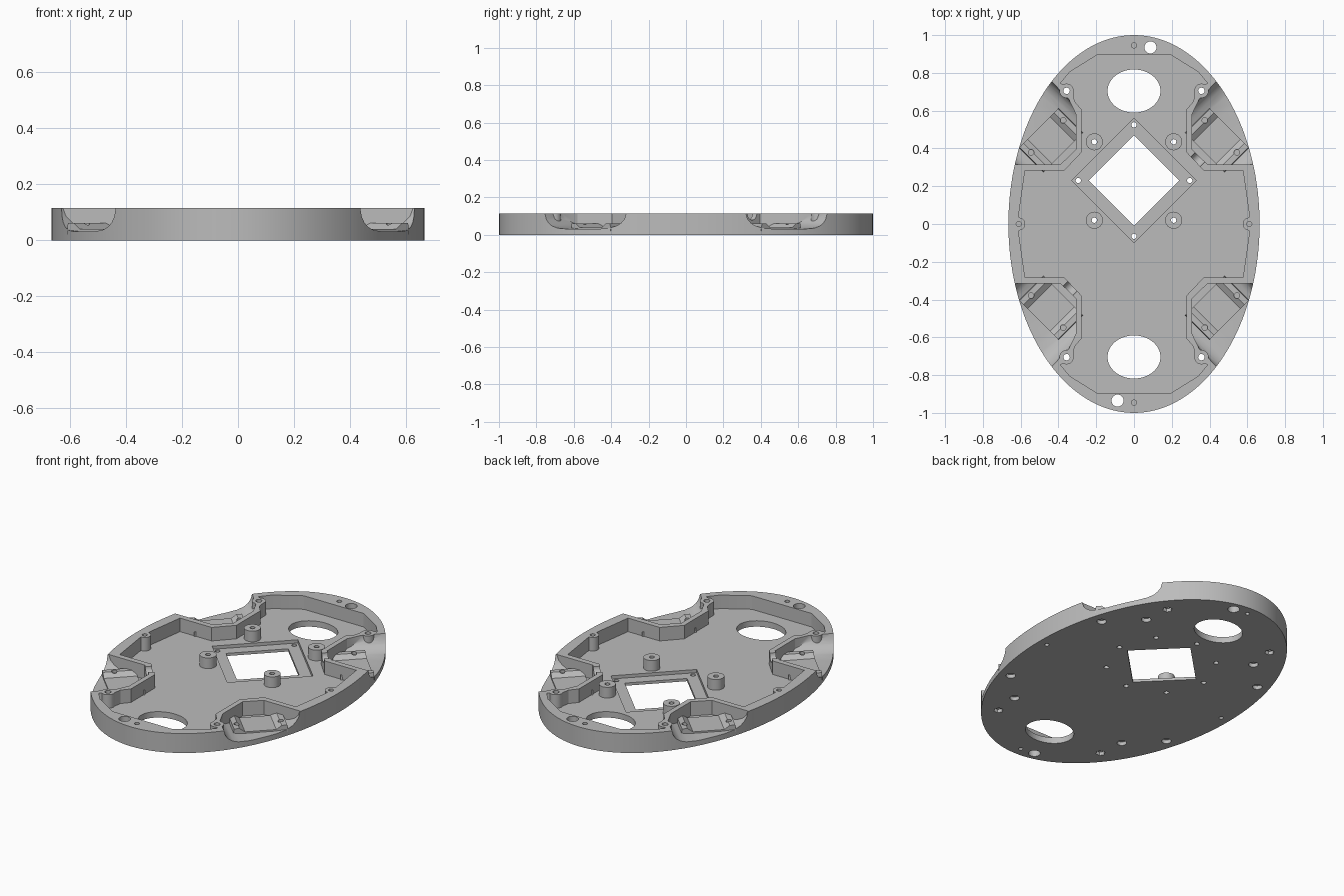
import bpy, math
import bmesh
from mathutils import Matrix, Vector

if "Cube" in bpy.data.objects:
    bpy.data.objects.remove(bpy.data.objects["Cube"], do_unlink=True)

TOP, FLOOR = 0.115, 0.035
grey = bpy.data.materials.new("plain_grey")
grey.use_nodes = True
COLOUR = (0.5, 0.5, 0.5, 1)
grey.diffuse_color = COLOUR
grey.node_tree.nodes["Principled BSDF"].inputs["Base Color"].default_value = COLOUR


def prism(name, points, start, end, frame=Matrix()):
    """Closed solid: a 2D outline swept along the third axis of a frame."""
    bm = bmesh.new()
    face = bm.faces.new([bm.verts.new((x, y, start)) for x, y in points])
    moved = bmesh.ops.extrude_face_region(bm, geom=[face])["geom"]
    verts = [v for v in moved if isinstance(v, bmesh.types.BMVert)]
    bmesh.ops.translate(bm, verts=verts, vec=(0, 0, end - start))
    bm.transform(frame)
    bmesh.ops.recalc_face_normals(bm, faces=bm.faces)
    mesh = bpy.data.meshes.new(name)
    bm.to_mesh(mesh)
    bm.free()
    mesh.materials.append(grey)
    obj = bpy.data.objects.new(name, mesh)
    bpy.context.collection.objects.link(obj)
    return obj


def oval(x, y, rx, ry=None, n=32):
    ry = ry or rx
    return [(x + rx * math.cos(2 * math.pi * i / n),
             y + ry * math.sin(2 * math.pi * i / n)) for i in range(n)]


def diamond(y, r):
    return [(r, y), (0, y + r), (-r, y), (0, y - r)]


def combine(target, tool, operation):
    mod = target.modifiers.new("shape", 'BOOLEAN')
    mod.operation, mod.solver, mod.object = operation, 'EXACT', tool
    bpy.context.view_layer.objects.active = target
    bpy.ops.object.modifier_apply(modifier=mod.name)
    bpy.data.objects.remove(tool, do_unlink=True)


def cut(points, start, end, frame=Matrix()):
    combine(tray, prism("cutter", points, start, end, frame), 'DIFFERENCE')


def add(points, start, end, frame=Matrix()):
    combine(tray, prism("addition", points, start, end, frame), 'UNION')


# Oval body
tray = prism("chassis_tray", oval(0, 0, 0.665, 1.0, 144), 0, TOP)

# Main cavity, mirrored from one quarter of its outline
quarter = [(0.61, 0.05), (0.577, 0.282), (0.37, 0.282), (0.277, 0.38), (0.277, 0.605),
           (0.315, 0.65), (0.325, 0.72), (0.39, 0.745), (0.34, 0.805), (0.195, 0.895)]
half = quarter + [(-x, y) for x, y in reversed(quarter)]
cut(half + [(-x, -y) for x, y in half], FLOOR, 0.3)

corners = [(sx, sy) for sx in (1, -1) for sy in (1, -1)]
scoop_side = [(0.222, 0.3), (0.222, 0.115), (0.214, 0.085), (0.198, 0.063),
              (0.175, 0.047), (0.14, 0.036), (0.08, 0.031)]
bed_side = [(0.15, 0.02), (0.145, 0.062), (0.115, 0.062), (0.085, 0.04)]
pocket = [(0.8, 0.315), (0.39, 0.315), (0.307, 0.395), (0.307, 0.58), (0.345, 0.66),
          (0.46, 0.78), (0.8, 1.1)]


def mirrored(side):
    return side + [(-x, z) for x, z in reversed(side)]


for sx, sy in corners:
    # Frame whose third axis points diagonally outwards
    across = Vector((-sx, sy, 0)).normalized()
    outward = Vector((sx, sy, 0)).normalized()
    frame = Matrix((across, (0, 0, 1), outward)).transposed().to_4x4()
    frame.translation = (sx * 0.46, sy * 0.464, 0)

    # Rounded wheel scoop limited to the pocket outline
    scoop = prism("scoop", mirrored(scoop_side), -0.4, 0.6, frame)
    limit = prism("limit", [(sx * x, sy * y) for x, y in pocket], -0.1, 0.4)
    combine(scoop, limit, 'INTERSECT')
    combine(tray, scoop, 'DIFFERENCE')

    # Motor bed with sloped sides, and the half-round shaft groove
    add(mirrored(bed_side), -0.12, 0.063, frame)
    cut(oval(0, TOP, 0.036), -0.35, -0.02, frame)

    # Bed screw holes, with nut recesses underneath
    for t in (-0.12, 0.12):
        spot = frame @ Vector((t, 0, 0))
        cut(oval(spot.x, spot.y, 0.015, n=20), 0.045, 0.2)
        cut(oval(spot.x, spot.y, 0.026, n=20), -0.1, 0.022)

    # Corner post with through hole
    x, y = sx * 0.357, sy * 0.705
    add(oval(x, y, 0.038), 0.015, TOP)
    cut(oval(x, y, 0.017, n=20), -0.1, 0.3)
    cut(oval(x, y, 0.026, n=6), -0.1, 0.02)

# Side posts with blind holes
for x in (0.61, -0.61):
    add(oval(x, 0, 0.034), 0.015, TOP)
    cut(oval(x, 0, 0.014, n=20), 0.05, 0.3)
    cut(oval(x, 0, 0.012, n=20), -0.1, 0.02)

# Standoffs for the board
for x in (0.21, -0.21):
    for y in (0.435, 0.02):
        add(oval(x, y, 0.045), 0.02, 0.098)
        cut(oval(x, y, 0.014, n=20), -0.1, 0.3)

# Recessed diamond frame, window and its screw holes
cut(diamond(0.23, 0.33), 0.016, 0.3)
cut(diamond(0.23, 0.24), -0.1, 0.3)
for x, y in diamond(0.23, 0.295):
    cut(oval(x, y, 0.014, n=20), -0.1, 0.3)

# Large oval openings and end holes
for s in (1, -1):
    cut(oval(0, s * 0.704, 0.14, 0.114, 64), -0.1, 0.3)
    cut(oval(s * 0.087, s * 0.935, 0.032), -0.1, 0.3)
    cut(oval(0, s * 0.946, 0.014, n=20), 0.05, 0.3)
    cut(oval(0, s * 0.946, 0.012, n=20), -0.1, 0.02)

# Smooth curved walls, keep edges sharp
bpy.ops.object.select_all(action='DESELECT')
tray.select_set(True)
bpy.context.view_layer.objects.active = tray
bpy.ops.object.shade_smooth_by_angle(angle=math.radians(25))
